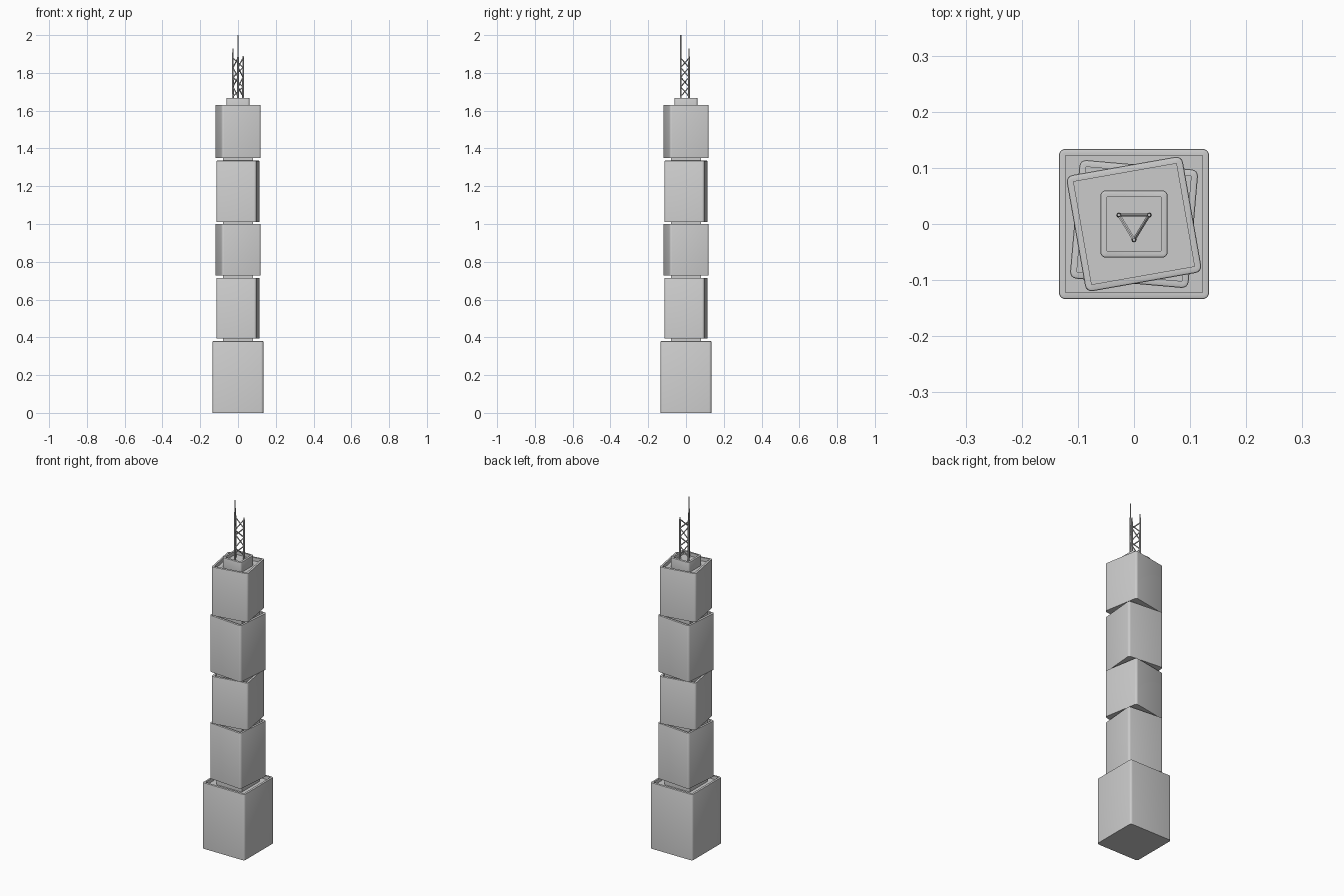
import bpy, bmesh, math
from mathutils import Vector, Matrix

if "Cube" in bpy.data.objects:
    bpy.data.objects.remove(bpy.data.objects["Cube"])


def finish(bm, name, angle=35):
    bmesh.ops.recalc_face_normals(bm, faces=bm.faces)
    me = bpy.data.meshes.new(name)
    bm.to_mesh(me)
    bm.free()
    ob = bpy.data.objects.new(name, me)
    bpy.context.collection.objects.link(ob)
    bpy.ops.object.select_all(action='DESELECT')
    ob.select_set(True)
    bpy.context.view_layer.objects.active = ob
    bpy.ops.object.shade_smooth_by_angle(angle=math.radians(angle))
    return ob


def block(name, half, z0, z1, twist=0, rim=0.0, depth=0.0, radius=0.0):
    """Square prism with rounded upright corners and a sunken roof inside a rim."""
    bm = bmesh.new()
    m = (Matrix.Translation((0, 0, (z0 + z1) / 2))
         @ Matrix.Rotation(math.radians(twist), 4, 'Z')
         @ Matrix.Diagonal((2 * half, 2 * half, z1 - z0, 1)))
    bmesh.ops.create_cube(bm, size=1, matrix=m)
    bm.normal_update()
    uprights = [e for e in bm.edges
                if abs(e.verts[0].co.z - e.verts[1].co.z) > 1e-5]
    if rim:
        # sunken roof
        top = max(bm.faces, key=lambda f: f.calc_center_median().z)
        bmesh.ops.inset_region(bm, faces=[top], thickness=rim, use_even_offset=True)
        ext = bmesh.ops.extrude_discrete_faces(bm, faces=[top])["faces"]
        bmesh.ops.translate(bm, verts=list(ext[0].verts), vec=(0, 0, -depth))
    if radius:
        bmesh.ops.bevel(bm, geom=uprights, offset=radius, segments=4,
                        profile=0.5, affect='EDGES')
        # softened outer lip
        bm.normal_update()
        lip = [e for e in bm.edges
               if all(abs(v.co.z - z1) < 1e-5 for v in e.verts)
               and any(abs(f.normal.z) < 0.1
                       and f.normal.dot(f.calc_center_median()) > 0
                       for f in e.link_faces)]
        bmesh.ops.bevel(bm, geom=lip, offset=0.003, segments=2,
                        profile=0.5, affect='EDGES')
    return finish(bm, name)


def rod(bm, a, b, r1, r2, sides=8):
    a, b = Vector(a), Vector(b)
    d = b - a
    m = Matrix.Translation((a + b) / 2) @ d.to_track_quat('Z', 'Y').to_matrix().to_4x4()
    bmesh.ops.create_cone(bm, cap_ends=True, segments=sides, radius1=r1,
                          radius2=r2, depth=d.length, matrix=m)


# Stacked tower blocks: half width, bottom, top, twist
tiers = [("base_block", 0.134, 0.0, 0.38, 0),
         ("lower_block", 0.106, 0.395, 0.715, -5),
         ("middle_block", 0.105, 0.728, 1.0, 10),
         ("upper_block", 0.106, 1.01, 1.335, -5),
         ("crown_block", 0.105, 1.35, 1.63, 10)]
DEPTH = 0.02
for name, half, z0, z1, twist in tiers:
    block(name, half, z0, z1, twist, rim=0.012, depth=DEPTH, radius=0.012)

# Recessed necks between blocks
for i, (a, b) in enumerate(zip(tiers, tiers[1:])):
    block(f"neck_{i + 1}", 0.08, a[3] - DEPTH - 0.002, b[2] + 0.002)

# Rooftop plant room
block("roof_house", 0.06, 1.63 - DEPTH - 0.002, 1.668, rim=0.012,
      depth=DEPTH, radius=0.01)

# Three-legged lattice mast
foot = 1.668 - DEPTH
legs = [(-0.027, 0.016, 1.93), (0.027, 0.016, 1.89), (0.0, -0.028, 2.0)]
bm = bmesh.new()
for x, y, top in legs:
    rod(bm, (x, y, foot), (x, y, 1.88), 0.005, 0.004)
    rod(bm, (x, y, 1.88), (x, y, top), 0.004, 0.003)
finish(bm, "mast_legs", 50)

# Zigzag bracing on each mast face
bm = bmesh.new()
z0, step = 1.675, 0.051
for i in range(3):
    pair = (legs[i], legs[(i + 1) % 3])
    for k in range(4):
        a, b = pair[k % 2], pair[(k + 1) % 2]
        rod(bm, (a[0], a[1], z0 + k * step), (b[0], b[1], z0 + (k + 1) * step),
            0.0032, 0.0032, 6)
finish(bm, "mast_braces", 50)
